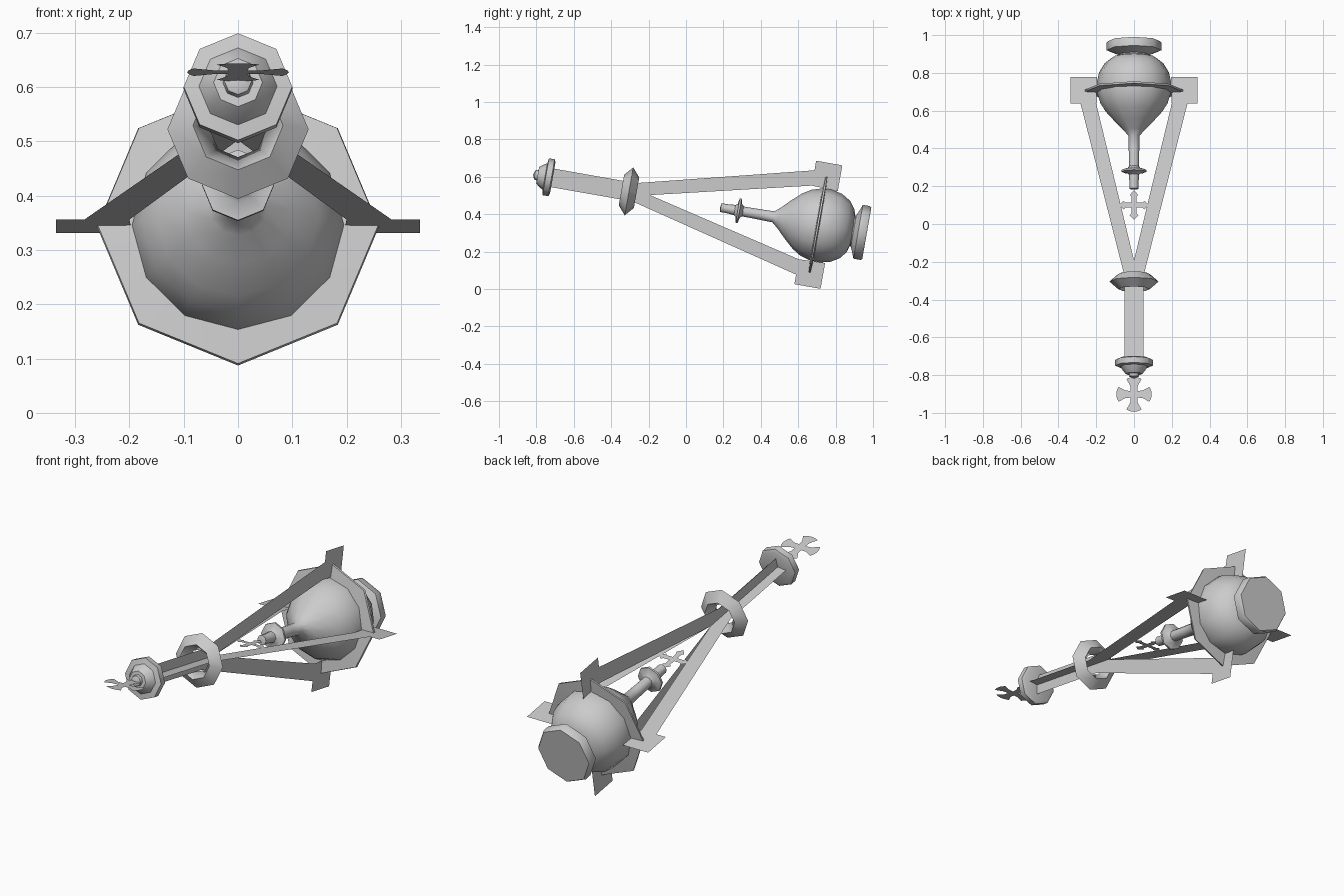
import bpy, bmesh, math
from mathutils import Matrix

if "Cube" in bpy.data.objects:
    bpy.data.objects.remove(bpy.data.objects["Cube"])

# Everything is built along one axis (t = distance from the cross tip), then tilted 10 degrees
TILT = Matrix.Translation((0, -1, 0.645)) @ Matrix.Rotation(math.radians(-100), 4, 'X')


def finish(name, bm, smooth=None):
    mesh = bpy.data.meshes.new(name)
    bm.to_mesh(mesh)
    bm.free()
    ob = bpy.data.objects.new(name, mesh)
    bpy.context.collection.objects.link(ob)
    ob.matrix_world = TILT
    if smooth:
        bpy.ops.object.select_all(action='DESELECT')
        ob.select_set(True)
        bpy.context.view_layer.objects.active = ob
        bpy.ops.object.shade_smooth_by_angle(angle=math.radians(smooth))
    return ob


def lathe(name, profile, sides, closed=False, smooth=50):
    """Revolve (radius, t) points around the axis."""
    bm = bmesh.new()
    vs = [bm.verts.new((r, 0, t)) for r, t in profile]
    pairs = list(zip(vs, vs[1:])) + ([(vs[-1], vs[0])] if closed else [])
    edges = [bm.edges.new(p) for p in pairs]
    bmesh.ops.spin(bm, geom=vs + edges, axis=(0, 0, 1), cent=(0, 0, 0),
                   angle=math.tau, steps=sides, use_duplicate=False)
    bmesh.ops.remove_doubles(bm, verts=bm.verts, dist=1e-4)
    bmesh.ops.recalc_face_normals(bm, faces=bm.faces)
    return finish(name, bm, smooth)


def flat(name, outline, t0=0.0, turn=0.0):
    """Thin sheet from (x, t) points, turned around the axis."""
    bm = bmesh.new()
    bm.faces.new([bm.verts.new((x, 0, t + t0)) for x, t in outline])
    bmesh.ops.rotate(bm, verts=bm.verts, matrix=Matrix.Rotation(turn, 3, 'Z'))
    return finish(name, bm)


def cross_outline(arm):
    """Repeat one arm (across, along) four times around the centre."""
    pts = []
    for i in range(4):
        c, s = math.cos(i * math.pi / 2), math.sin(i * math.pi / 2)
        pts += [(x * c - y * s, x * s + y * c) for x, y in arm]
    return pts


# Crosses: flared arms on the handle, pointed arms on the lid
flat("handle_cross", cross_outline([(.018, .018), (.02, .045), (.04, .082), (.02, .091), (0, .094),
                                    (-.02, .091), (-.04, .082), (-.02, .045)]), .1)
flat("lid_cross", cross_outline([(.013, .013), (.013, .045), (.023, .054), (0, .08),
                                 (-.023, .054), (-.013, .045)]), 1.117)

# Handle cap
lathe("handle_cap", [(0, .185), (.025, .195), (.028, .21), (.045, .21), (.062, .232), (.072, .25),
                     (.1, .254), (.1, .285), (.085, .292), (0, .28)], 8)

# Four strap sheets running from the handle to the bowl, ending in square tabs
strap = [(0, .27), (.05, .27), (.05, .735), (.283, 1.663), (.335, 1.663), (.335, 1.805),
         (.195, 1.805), (.2, 1.663), (0, .82)]
for i in range(4):
    flat(f"strap_{i + 1}", strap, 0, i * math.pi / 2)

# Ring that gathers the straps
lathe("gather_ring", [(.13, .706), (.083, .747), (.052, .706), (.083, .665)], 8, True, 80)

# Lid finial and its collar
lathe("lid_finial", [(0, 1.2), (.024, 1.205), (.024, 1.24), (.028, 1.285), (.028, 1.3)], 8)
lathe("finial_collar", [(.02, 1.27), (.035, 1.29), (.066, 1.296), (.066, 1.306),
                        (.035, 1.315), (.02, 1.335)], 8)

# Rounded bowl with flared neck
lathe("bowl", [(.026, 1.29), (.028, 1.42), (.03, 1.49), (.055, 1.52), (.1, 1.565), (.15, 1.62),
               (.178, 1.665), (.195, 1.72), (.197, 1.775), (.185, 1.83), (.155, 1.88),
               (.115, 1.91), (.08, 1.92), (0, 1.92)], 12)

# Rim flange and foot
lathe("rim_flange", [(.18, 1.722), (.258, 1.727), (.26, 1.737), (.18, 1.742)], 8, True)
lathe("foot", [(.08, 1.9), (.085, 1.925), (.115, 1.938), (.146, 1.95), (.146, 1.988),
               (.14, 1.997), (0, 1.997)], 8)
